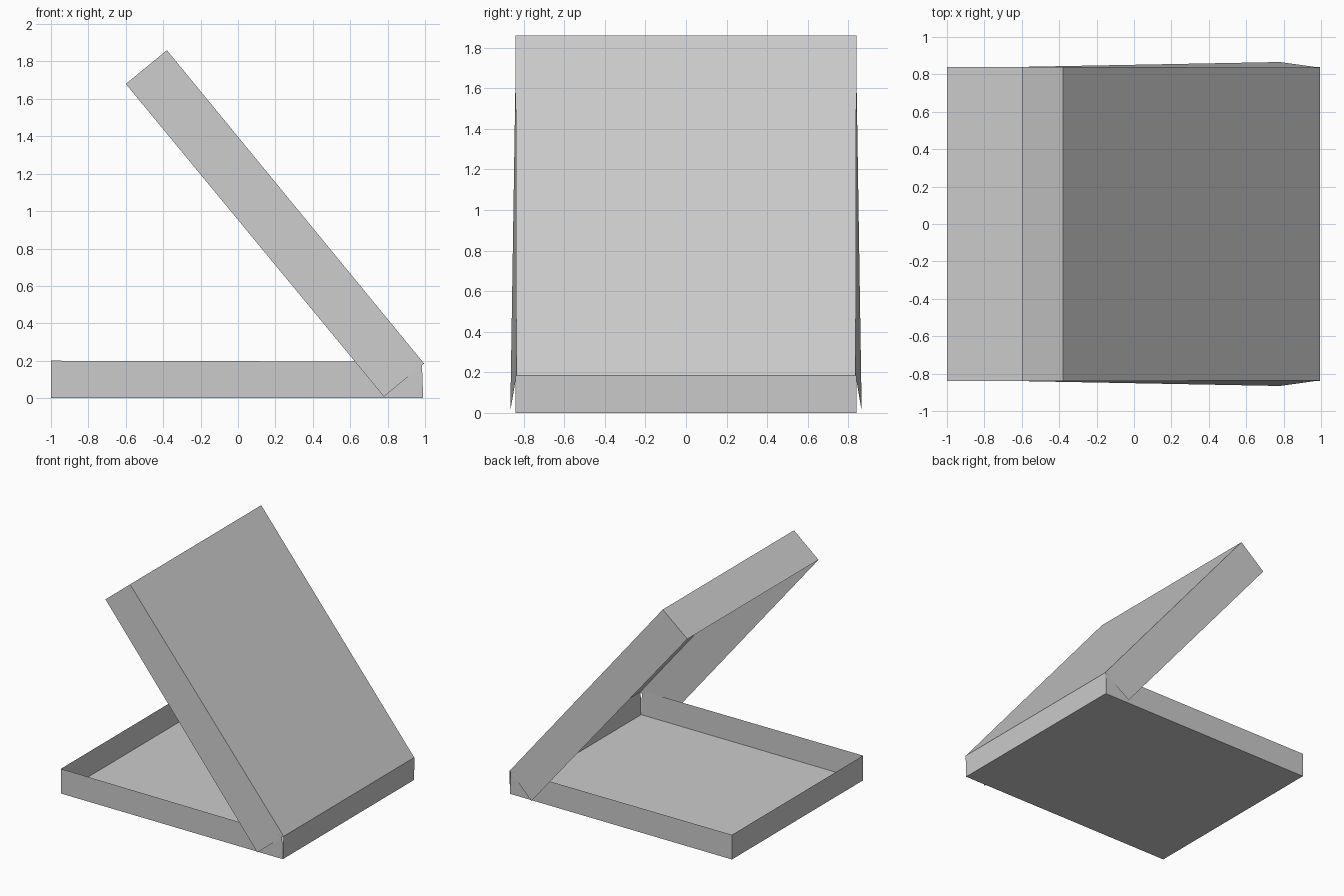
import bpy
import bmesh

cube = bpy.data.objects.get("Cube")
if cube:
    bpy.data.objects.remove(cube, do_unlink=True)

grey = bpy.data.materials.new("light_grey_card")
grey.use_nodes = True
colour = (0.6, 0.6, 0.6, 1)
grey.diffuse_color = colour
grey.node_tree.nodes["Principled BSDF"].inputs["Base Color"].default_value = colour

HALF = 0.84      # half width of the box
HINGE_X = 0.99
HINGE_Z = 0.185


def card_object(name, panels):
    """Join thin card panels, given as corner lists, into one object."""
    bm = bmesh.new()
    for panel in panels:
        bm.faces.new([bm.verts.new(p) for p in panel])
    bmesh.ops.remove_doubles(bm, verts=bm.verts[:], dist=0.0005)
    bmesh.ops.recalc_face_normals(bm, faces=bm.faces[:])
    mesh = bpy.data.meshes.new(name)
    bm.to_mesh(mesh)
    bm.free()
    mesh.materials.append(grey)
    obj = bpy.data.objects.new(name, mesh)
    bpy.context.collection.objects.link(obj)
    return obj


def across(a, b):
    """Panel spanning the width between two (x, z, half width) edges."""
    return [(a[0], -a[2], a[1]), (a[0], a[2], a[1]),
            (b[0], b[2], b[1]), (b[0], -b[2], b[1])]


def sides(profile):
    """Left and right panels through (x, z, half width) points."""
    return [[(x, s * w, z) for x, z, w in profile] for s in (1, -1)]


# Bottom tray: floor, front wall and two side walls, open on top
front_low, front_high = (-1, 0, HALF), (-1, 0.2, HALF)
back_low, back_high = (HINGE_X, 0, HALF), (0.983, 0.195, HALF)
card_object("bottom_tray", [
    across(front_low, back_low),
    across(front_low, front_high),
    *sides([front_low, back_low, back_high, front_high]),
])

# Hinge wall, leaning slightly outward
hinge = (HINGE_X + 0.005, HINGE_Z, HALF)
card_object("hinge_wall", [across(back_low, hinge)])

# Raised lid: top panel, end flap and side flaps that flare at the hinge
lid_hinge = (HINGE_X + 0.005, HINGE_Z, 0.836)
lid_end = (-0.38, 1.86, HALF)
flap_end = (-0.6, 1.68, HALF)
flap_hinge = (0.78, 0.008, 0.866)
card_object("lid", [
    across(lid_hinge, lid_end),
    across(lid_end, flap_end),
    *sides([lid_hinge, lid_end, flap_end, flap_hinge]),
])
